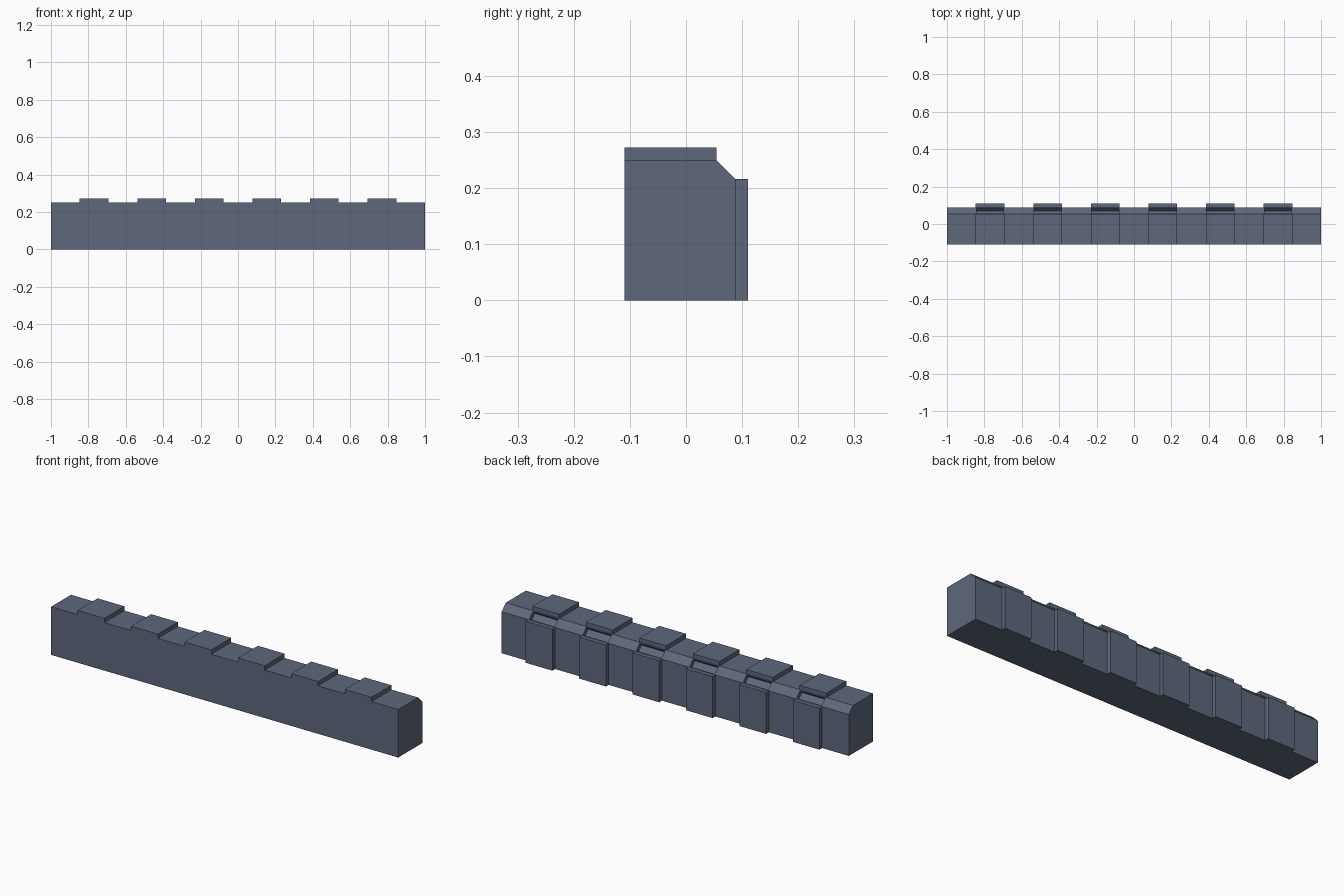
import bpy
import bmesh
from mathutils import Vector

if "Cube" in bpy.data.objects:
    bpy.data.objects.remove(bpy.data.objects["Cube"])

SEGMENTS = 13
STEP = 2.0 / SEGMENTS
PAD = 0.0225

slate = bpy.data.materials.new("slate grey")
slate.diffuse_color = (0.112, 0.140, 0.200, 1.0)
slate.use_nodes = True
slate.node_tree.nodes["Principled BSDF"].inputs["Base Color"].default_value = slate.diffuse_color

# Beam: chamfered profile (y, z) swept along x in equal segments
profile = [(-0.11, 0.0), (0.088, 0.0), (0.088, 0.216), (0.054, 0.25), (-0.11, 0.25)]
bm = bmesh.new()
rings = [[bm.verts.new((-1 + i * STEP, y, z)) for y, z in profile]
         for i in range(SEGMENTS + 1)]
n = len(profile)
back, slope, top = [], [], []
for i in range(SEGMENTS):
    a, b = rings[i], rings[i + 1]
    for j in range(n):
        k = (j + 1) % n
        f = bm.faces.new((a[j], a[k], b[k], b[j]))
        if i % 2:
            if j == 1:
                back.append(f)
            elif j == 2:
                slope.append(f)
            elif j == 3:
                top.append(f)
bm.faces.new(rings[0])
bm.faces.new(rings[-1])
bmesh.ops.recalc_face_normals(bm, faces=bm.faces[:])


def raise_faces(faces, offset):
    """Extrude each face on its own by a straight offset."""
    res = bmesh.ops.extrude_discrete_faces(bm, faces=faces)
    for f in res["faces"]:
        bmesh.ops.translate(bm, verts=f.verts[:], vec=Vector(offset))


# Recessed slots in the chamfer of every second segment
bmesh.ops.inset_individual(bm, faces=slope, thickness=0.006, depth=0.0)
raise_faces(slope, (0, -0.0155, -0.0155))

# Raised pads on the top and back of every second segment
raise_faces(top, (0, 0, PAD))
raise_faces(back, (0, PAD, 0))

mesh = bpy.data.meshes.new("crenellated_beam")
bm.to_mesh(mesh)
bm.free()
mesh.materials.append(slate)
beam = bpy.data.objects.new("crenellated_beam", mesh)
bpy.context.collection.objects.link(beam)
